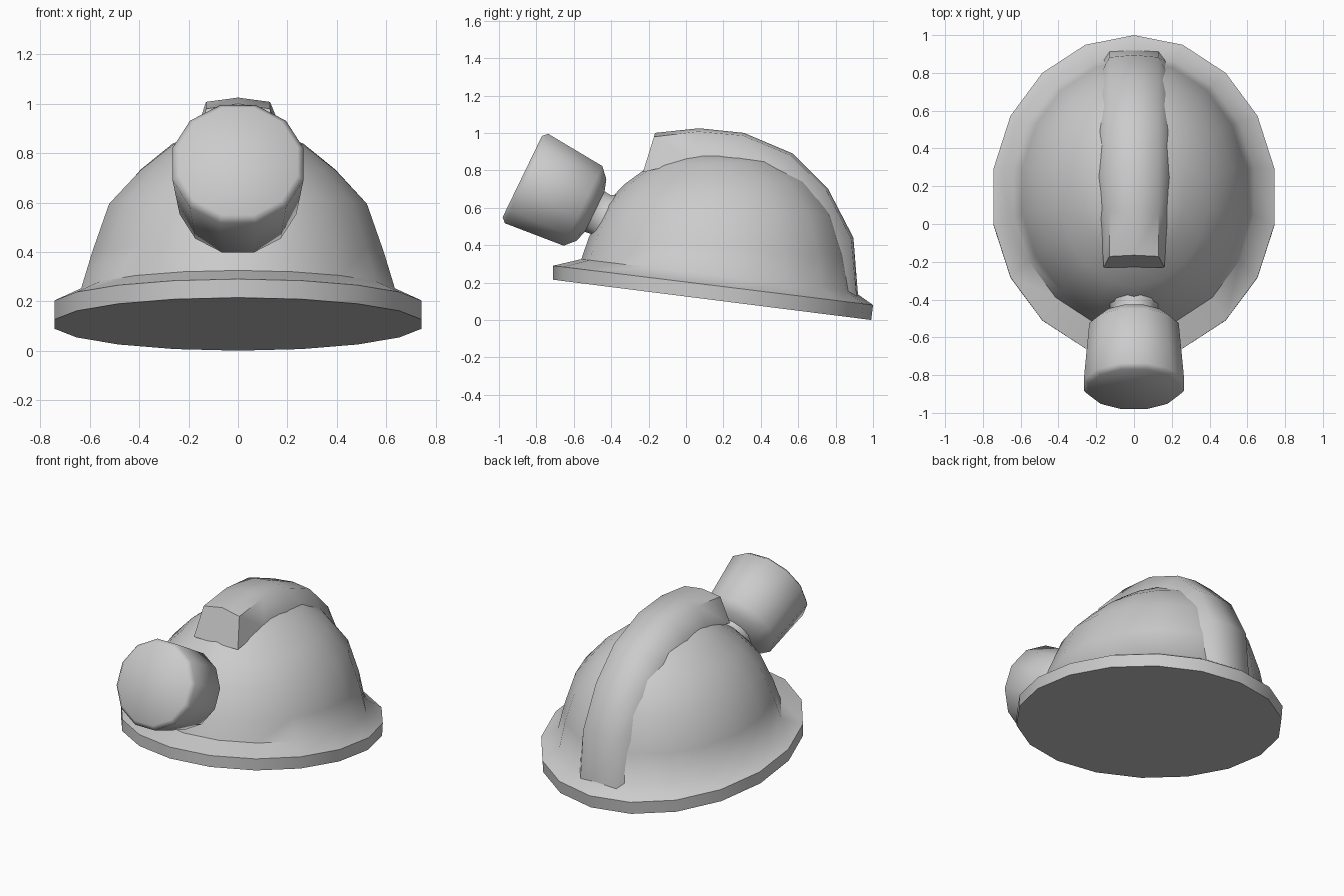
import bpy, bmesh, math
from mathutils import Vector

cube = bpy.data.objects.get("Cube")
if cube:
    bpy.data.objects.remove(cube)

grey = bpy.data.materials.new("plain_grey")
grey.use_nodes = True
COLOR = (0.6, 0.6, 0.6, 1)
grey.diffuse_color = COLOR
grey.node_tree.nodes["Principled BSDF"].inputs["Base Color"].default_value = COLOR


def loft(name, rings, closed=True, angle=40):
    """Skin a list of equal-length point rings and cap both ends."""
    bm = bmesh.new()
    loops = [[bm.verts.new(p) for p in ring] for ring in rings]
    n = len(loops[0])
    for a, b in zip(loops, loops[1:]):
        for i in range(n):
            j = (i + 1) % n
            bm.faces.new((a[i], a[j], b[j], b[i]))
    bm.faces.new(loops[0][::-1])
    bm.faces.new(loops[-1])
    bmesh.ops.recalc_face_normals(bm, faces=bm.faces)
    mesh = bpy.data.meshes.new(name)
    bm.to_mesh(mesh)
    bm.free()
    obj = bpy.data.objects.new(name, mesh)
    bpy.context.collection.objects.link(obj)
    mesh.materials.append(grey)
    bpy.ops.object.select_all(action="DESELECT")
    obj.select_set(True)
    bpy.context.view_layer.objects.active = obj
    bpy.ops.object.shade_smooth_by_angle(angle=math.radians(angle))
    return obj


def tilted_ring(front_y, front_z, back_y, back_z, half_width, sides=18):
    """Ellipse whose plane slopes from its front point to its back point."""
    ring = []
    for i in range(sides):
        a = 2 * math.pi * i / sides
        t = (1 - math.cos(a)) / 2
        ring.append((half_width * math.sin(a),
                     front_y + (back_y - front_y) * t,
                     front_z + (back_z - front_z) * t))
    return ring


# Brim and dome: front y, front z, back y, back z, half width
shell = [
    (-0.71, 0.215, 0.99, 0.00, 0.755),
    (-0.71, 0.29, 1.00, 0.08, 0.755),
    (-0.56, 0.325, 0.90, 0.15, 0.645),
    (-0.52, 0.44, 0.87, 0.34, 0.60),
    (-0.43, 0.62, 0.80, 0.56, 0.53),
    (-0.33, 0.725, 0.67, 0.74, 0.40),
    (-0.20, 0.82, 0.50, 0.85, 0.27),
    (-0.05, 0.90, 0.30, 0.90, 0.13),
]
loft("helmet_shell", [tilted_ring(*r) for r in shell], angle=50)

# Raised crest: outer y, outer z, inner y, inner z, half width at its foot
crest = [
    (-0.165, 1.00, -0.23, 0.79, 0.16),
    (0.07, 1.025, 0.02, 0.85, 0.18),
    (0.31, 1.00, 0.25, 0.86, 0.19),
    (0.57, 0.89, 0.48, 0.79, 0.19),
    (0.76, 0.70, 0.66, 0.63, 0.19),
    (0.895, 0.44, 0.77, 0.40, 0.19),
    (0.92, 0.13, 0.84, 0.10, 0.19),
]
sections = []
for oy, oz, iy, iz, w in crest:
    outer, inner = Vector((0, oy, oz)), Vector((0, iy, iz))
    shoulder = outer.lerp(inner, 0.1)
    side = Vector((1, 0, 0))
    sections.append([inner - side * w, shoulder - side * 0.13, outer,
                     shoulder + side * 0.13, inner + side * w])
loft("helmet_crest", sections, angle=65)

# Lamp: distance along its axis from the lens, radius
lamp = [(0, 0.25), (0.025, 0.275), (0.36, 0.245), (0.41, 0.19),
        (0.43, 0.125), (0.47, 0.12), (0.50, 0.14), (0.62, 0.14)]
lens = Vector((0, -0.875, 0.767))
axis = Vector((0, 0.9, -0.436)).normalized()
up = Vector((0, 0.436, 0.9)).normalized()
right = Vector((1, 0, 0))
rings = []
for s, r in lamp:
    angles = [2 * math.pi * (i + 0.5) / 12 for i in range(12)]
    rings.append([lens + axis * s + (up * math.cos(a) + right * math.sin(a)) * r
                  for a in angles])
loft("head_lamp", rings, angle=50)
